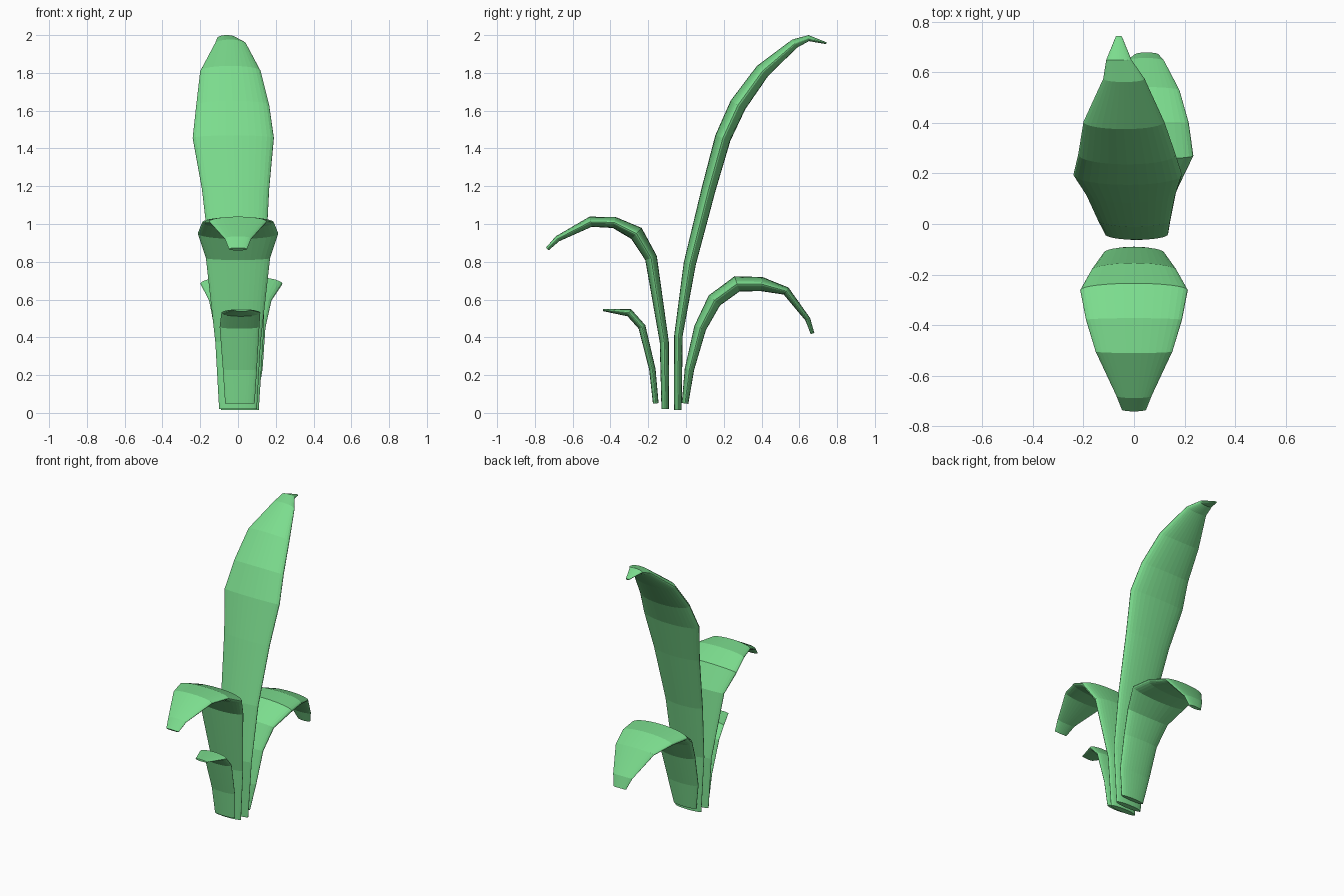
import bpy, math
from mathutils import Vector

SIDES = 32
green = bpy.data.materials.new("leaf_green")
green.diffuse_color = (0.2, 0.72, 0.27, 1)


def leaf(name, stations):
    """Flattened elliptical tube; stations are (y, z, x centre, half width, thickness)."""
    pts = [Vector((s[2], s[0], s[1])) for s in stations]
    verts, faces = [], []
    for i, (y, z, cx, half_w, thick) in enumerate(stations):
        # average direction of the neighbouring spine pieces
        d_in = (pts[i] - pts[max(i - 1, 0)]).normalized()
        d_out = (pts[min(i + 1, len(pts) - 1)] - pts[i]).normalized()
        t = d_in + d_out
        n = Vector((0, -t.z, t.y)).normalized()
        for k in range(SIDES):
            a = 2 * math.pi * k / SIDES
            verts.append(pts[i] + Vector((half_w * math.cos(a), 0, 0)) + n * (thick / 2 * math.sin(a)))
    for i in range(len(stations) - 1):
        for k in range(SIDES):
            a, b = i * SIDES + k, i * SIDES + (k + 1) % SIDES
            faces.append((a, a + SIDES, b + SIDES, b))
    # end caps
    last = (len(stations) - 1) * SIDES
    faces.append(tuple(range(SIDES)))
    faces.append(tuple(reversed(range(last, last + SIDES))))
    mesh = bpy.data.meshes.new(name)
    mesh.from_pydata(verts, [], faces)
    # make the surface face outwards
    import bmesh
    bm = bmesh.new()
    bm.from_mesh(mesh)
    bmesh.ops.recalc_face_normals(bm, faces=bm.faces)
    bm.to_mesh(mesh)
    bm.free()
    mesh.materials.append(green)
    obj = bpy.data.objects.new(name, mesh)
    bpy.context.collection.objects.link(obj)


# tall leaf arching to the back
leaf("tall_leaf", [
    (-0.043, 0.015, 0.01, 0.10, 0.04), (-0.04, 0.41, 0.01, 0.125, 0.045),
    (0.02, 0.79, 0.0, 0.145, 0.065), (0.12, 1.185, -0.013, 0.178, 0.075),
    (0.195, 1.455, -0.025, 0.215, 0.085), (0.275, 1.63, -0.028, 0.193, 0.09),
    (0.405, 1.81, -0.04, 0.16, 0.08), (0.575, 1.955, -0.04, 0.082, 0.05),
    (0.65, 1.984, -0.06, 0.05, 0.032), (0.743, 1.957, -0.06, 0.012, 0.01)])

# middle leaf bending over the front
leaf("front_leaf", [
    (-0.11, 0.02, 0, 0.10, 0.04), (-0.115, 0.375, 0, 0.12, 0.048),
    (-0.185, 0.82, 0, 0.17, 0.065), (-0.262, 0.95, 0, 0.213, 0.08),
    (-0.38, 1.008, 0, 0.19, 0.06), (-0.505, 1.012, 0, 0.152, 0.055),
    (-0.68, 0.922, 0, 0.07, 0.032), (-0.735, 0.867, 0, 0.048, 0.02)])

# drooping leaf at the back
leaf("back_leaf", [
    (-0.005, 0.05, 0.01, 0.088, 0.035), (0.018, 0.23, 0.01, 0.12, 0.05),
    (0.075, 0.45, 0.01, 0.135, 0.065), (0.15, 0.595, 0.012, 0.165, 0.08),
    (0.27, 0.683, 0.018, 0.217, 0.085), (0.40, 0.682, 0.022, 0.195, 0.075),
    (0.53, 0.645, 0.03, 0.15, 0.045), (0.645, 0.495, 0.045, 0.075, 0.028),
    (0.67, 0.42, 0.05, 0.048, 0.02)])

# small leaf at the front
leaf("small_leaf", [
    (-0.16, 0.05, 0.01, 0.078, 0.03), (-0.178, 0.23, 0.01, 0.09, 0.034),
    (-0.233, 0.455, 0.008, 0.105, 0.04), (-0.3, 0.53, 0.015, 0.103, 0.042),
    (-0.44, 0.545, 0.02, 0.045, 0.012)])
